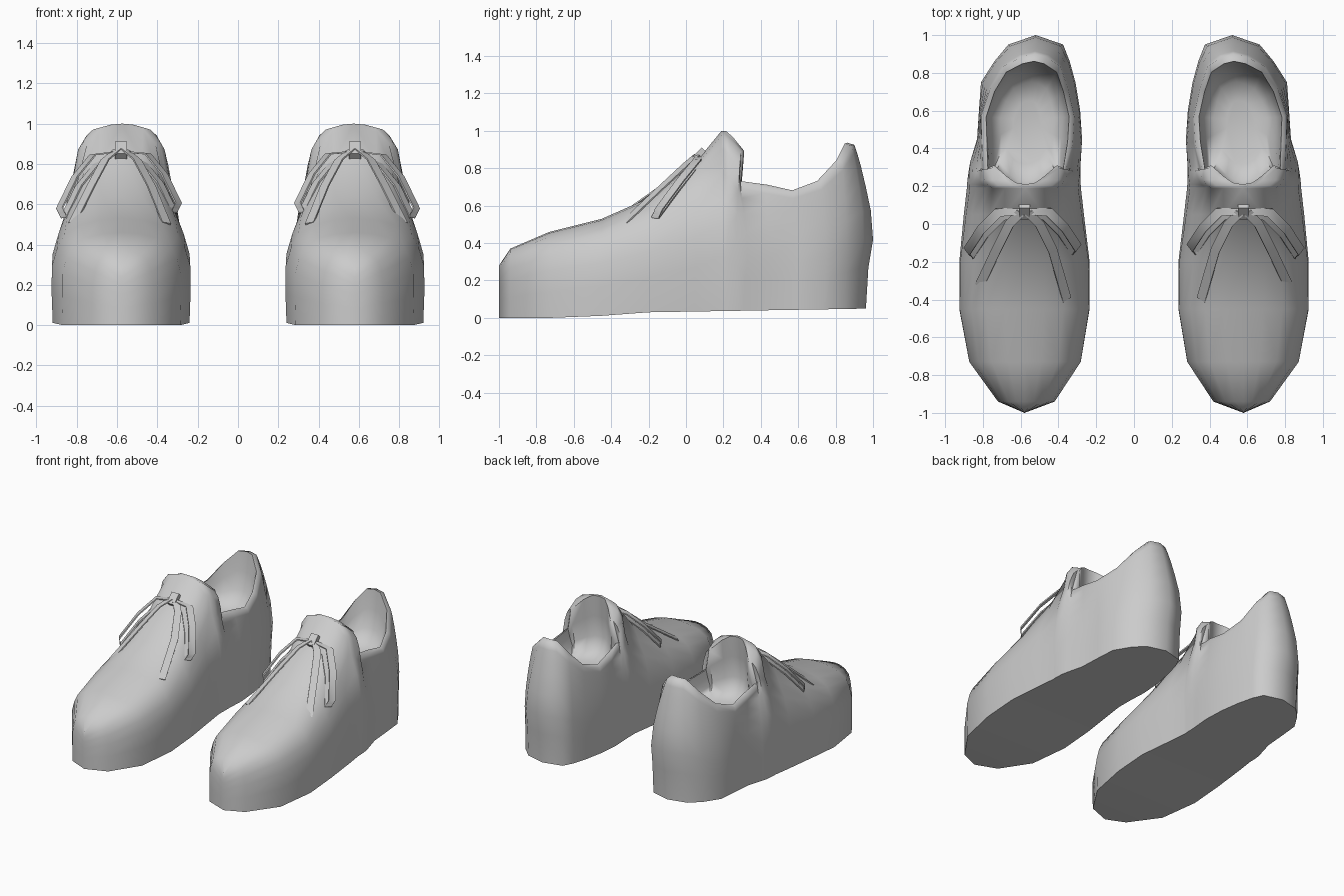
import bpy, bmesh, math
from mathutils import Vector

cube = bpy.data.objects.get("Cube")
if cube:
    bpy.data.objects.remove(cube)

grey = bpy.data.materials.new("light_grey")
grey.use_nodes = True
GREY = (0.6, 0.6, 0.6, 1)
grey.diffuse_color = GREY
grey.node_tree.nodes["Principled BSDF"].inputs["Base Color"].default_value = GREY

# Stations from toe to heel:
# y, centre x, half width, rim y, rim centre x, rim half width, rim height, section blend
STATIONS = [
    (-1, .58, 0, -1, .58, 0, .28, 0),
    (-.94, .57, .15, -.94, .58, 0, .37, 0),
    (-.73, .577, .295, -.73, .58, 0, .46, 0),
    (-.45, .58, .345, -.45, .58, 0, .53, .1),
    (-.2, .58, .345, -.2, .58, 0, .64, .3),
    (.05, .583, .318, .05, .58, 0, .83, .7),
    (.19, .583, .302, .19, .575, 0, 1, 1),
    (.21, .583, .301, .2, .575, .055, .995, 1),
    (.23, .582, .3, .235, .575, .105, .965, 1),
    (.27, .58, .296, .295, .575, .178, .89, 1.5),
    (.33, .575, .292, .28, .575, .212, .73, 2),
    (.45, .553, .278, .42, .565, .24, .7, 2),
    (.6, .553, .268, .57, .563, .247, .67, 2),
    (.75, .56, .25, .72, .555, .205, .72, 2),
    (.86, .54, .2, .835, .54, .15, .83, 2),
    (.95, .52, .145, .885, .53, .065, .92, 2),
    (1, .52, 0, .9, .525, 0, .925, 2),
]
TONGUE = 6  # first station on the opening

# Section shapes for toe, tongue and heel: outward share, then height share
OUT = [(.985, 1, 1, .93, .83, .6, .3, 0),
       (.97, 1, .95, .84, .67, .56, .35, 0),
       (.97, 1, 1, .85, .6, .35, .15, 0)]
UP = [(0, .3, .55, .72, .85, .94, .985, 1),
      (0, .3, .48, .62, .76, .9, .975, 1),
      (0, .25, .42, .6, .75, .87, .95, 1)]
LEAN = (.38, .25, 0, .12, .4, .65, .85, 1)  # how far each level leans to the rim
ROWS = len(LEAN)


def mix(a, b, t):
    return a + (b - a) * t


def blend(sets, b, j):
    i = min(int(b), 1)
    return mix(sets[i][j], sets[i + 1][j], b - i)


def sole_height(y):
    if y < -.2:
        return .03 * max(0, (y + .6) / .4)
    return mix(.03, .05, (y + .2) / 1.2)


def column(station, side):
    """Points of one wall column, from the sole to the rim."""
    y, cx, w, rim_y, rim_cx, rim_w, top, b = station
    low = sole_height(y)
    points = []
    for j in range(ROWS):
        out, up = blend(OUT, b, j), blend(UP, b, j)
        x = mix(rim_cx, cx, out) + side * mix(rim_w, w, out)
        points.append(Vector((x, mix(y, rim_y, LEAN[j]), mix(low, top, up))))
    return points


def finish(bm, name, mirror):
    """Weld, place on the chosen foot and shade."""
    bmesh.ops.remove_doubles(bm, verts=bm.verts, dist=.0005)
    for v in bm.verts:
        v.co.x *= mirror
    bmesh.ops.recalc_face_normals(bm, faces=bm.faces)
    mesh = bpy.data.meshes.new(name)
    bm.to_mesh(mesh)
    bm.free()
    mesh.materials.append(grey)
    obj = bpy.data.objects.new(name, mesh)
    bpy.context.collection.objects.link(obj)
    bpy.ops.object.select_all(action='DESELECT')
    obj.select_set(True)
    bpy.context.view_layer.objects.active = obj
    bpy.ops.object.shade_smooth_by_angle(angle=math.radians(58))


def build_shoe(name, mirror):
    bm = bmesh.new()
    grids = [[[bm.verts.new(p) for p in column(s, side)] for s in STATIONS]
             for side in (-1, 1)]
    # Outer walls and vamp
    for grid in grids:
        for a, b in zip(grid, grid[1:]):
            for j in range(ROWS - 1):
                bm.faces.new((a[j], b[j], b[j + 1], a[j + 1]))
    # Sole
    inner, outer = grids
    for i in range(len(STATIONS) - 1):
        bm.faces.new((inner[i][0], inner[i + 1][0], outer[i + 1][0], outer[i][0]))
    # Rim band, lining and rounded insole, following the opening
    rim = [c[-1] for c in outer[TONGUE:]] + [c[-1] for c in inner[-2:TONGUE:-1]]
    centre = Vector((.565, .55, 0))

    def lining(shrink, sink, rise=0, push=0):
        """Smaller copy of the rim, sunk part of the way down to the insole."""
        ring = []
        for v in rim:
            p = v.co.copy()
            front = min(1, max(0, (.42 - p.y) / .15))
            away = Vector((p.x - centre.x, p.y - centre.y, 0))
            p -= away * shrink * mix(1, .5, front)
            p.z = mix(p.z, .55, sink) + rise * (1 - front)
            p.y -= push * front
            ring.append(bm.verts.new(p))
        return ring

    rings = [rim, lining(.11, 0, rise=.012), lining(.16, .35, push=.02),
             lining(.25, .7, push=.05), lining(.42, .92, push=.04),
             lining(.7, 1)]
    for a, b in zip(rings, rings[1:]):
        for k in range(len(rim)):
            n = (k + 1) % len(rim)
            bm.faces.new((a[k], a[n], b[n], b[k]))
    bm.faces.new(rings[-1])
    finish(bm, name, mirror)


def build_ribbon(name, path, across, width, mirror, thick=.008):
    """Flat lace swept along a path."""
    bm = bmesh.new()
    loops = []
    for i, p in enumerate(path):
        along = path[min(i + 1, len(path) - 1)] - path[max(i - 1, 0)]
        lift = along.cross(across).normalized() * thick / 2
        side = across * width / 2
        loops.append([bm.verts.new(p + q) for q in
                      (side + lift, lift - side, -side - lift, side - lift)])
    for a, b in zip(loops, loops[1:]):
        for k in range(4):
            n = (k + 1) % 4
            bm.faces.new((a[k], a[n], b[n], b[k]))
    bm.faces.new(loops[0])
    bm.faces.new(loops[-1])
    finish(bm, name, mirror)


TAIL = [(.02, .06, .87), (.08, 0, .82), (.15, -.14, .69)]
BOW = [(.02, .07, .86), (.12, .04, .8), (.21, -.05, .69), (.285, -.165, .535)]

for foot, mirror in (("left", 1), ("right", -1)):
    build_shoe(foot + "_shoe", mirror)
    # Knot
    bm = bmesh.new()
    bmesh.ops.create_cube(bm, size=1)
    for v in bm.verts:
        v.co = Vector((v.co.x * .06, v.co.y * .085, v.co.z * .045))
        v.co.rotate(Vector((0, .7, .7)).to_track_quat('Y', 'Z'))
        v.co += Vector((.58, .07, .865))
    finish(bm, foot + "_knot", mirror)
    # Bow loops and loose ends; the inner bow is shorter, the inner end longer
    for label, s, reach, tip in (("outer", 1, 1, (.24, -.33, .51)),
                                 ("inner", -1, .92, (.225, -.4, .505))):
        def place(points):
            return [Vector((.58 + s * x, y, z)) for x, y, z in points]

        tail = place(TAIL + [tip])
        across = (tail[-1] - tail[0]).cross(Vector((s * .4, -.4, .8))).normalized()
        build_ribbon(f"{foot}_{label}_lace_end", tail, across, .05, mirror)
        low = place(BOW)
        low = [low[0].lerp(p, reach) for p in low]
        across = (low[-1] - low[0]).cross(Vector((s * .5, -.3, .8))).normalized()
        gap = Vector((s * .02, .02, .045))
        high = [p + gap * min(i, 1) for i, p in enumerate(low)]
        build_ribbon(f"{foot}_{label}_bow", low + high[::-1], across, .05, mirror)
